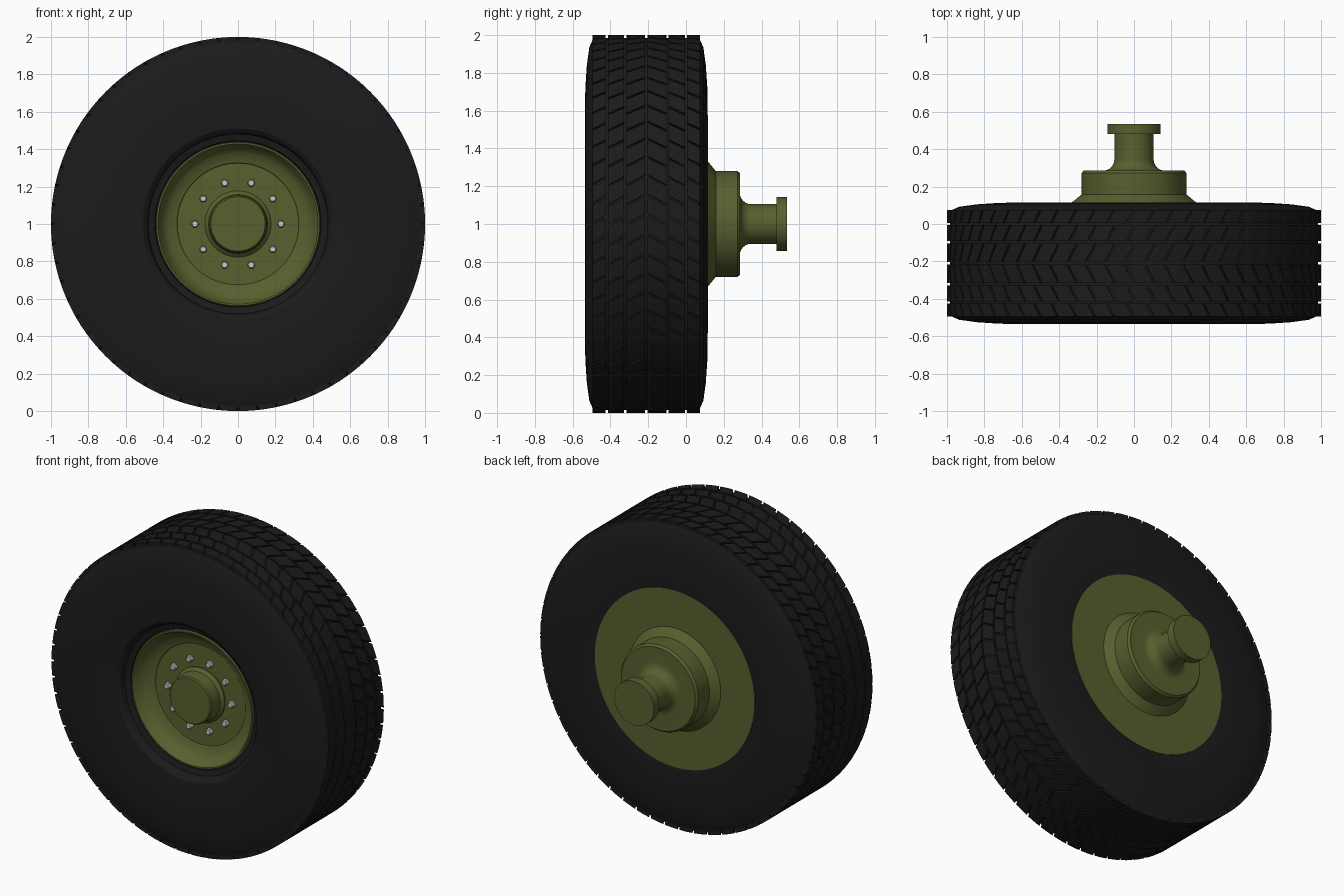
import bpy, bmesh
from math import sin, cos, pi, radians

if "Cube" in bpy.data.objects:
    bpy.data.objects.remove(bpy.data.objects["Cube"])

MID = -0.21  # centre plane of the tyre


def material(name, color):
    m = bpy.data.materials.new(name)
    m.diffuse_color = (*color, 1)
    m.use_nodes = True
    m.node_tree.nodes["Principled BSDF"].inputs["Base Color"].default_value = m.diffuse_color
    return m


rubber = material("rubber", (0.011, 0.011, 0.011))
olive = material("olive_paint", (0.1, 0.115, 0.028))


def on_wheel(r, a, y):
    return (r * sin(a), y, 1 + r * cos(a))


def finish(bm, name, mat=None, angle=30):
    bmesh.ops.remove_doubles(bm, verts=bm.verts, dist=1e-5)
    bmesh.ops.recalc_face_normals(bm, faces=bm.faces)
    me = bpy.data.meshes.new(name)
    bm.to_mesh(me)
    bm.free()
    ob = bpy.data.objects.new(name, me)
    bpy.context.collection.objects.link(ob)
    if mat:
        me.materials.append(mat)
    bpy.ops.object.select_all(action='DESELECT')
    ob.select_set(True)
    bpy.context.view_layer.objects.active = ob
    bpy.ops.object.shade_smooth_by_angle(angle=radians(angle))
    return ob


def lathe(name, profile, mat, closed=False, n=96):
    """Spin a (radius, y) profile round the axle."""
    bm = bmesh.new()
    rings = [[bm.verts.new(on_wheel(r, 2 * pi * i / n, y)) for i in range(n)]
             if r > 0 else [bm.verts.new((0, y, 1))] for r, y in profile]
    pairs = list(zip(rings, rings[1:]))
    if closed:
        pairs.append((rings[-1], rings[0]))
    for p, q in pairs:
        for i in range(n):
            j = (i + 1) % n
            if len(p) == 1:
                bm.faces.new((p[0], q[i], q[j]))
            elif len(q) == 1:
                bm.faces.new((p[i], q[0], p[j]))
            else:
                bm.faces.new((p[i], q[i], q[j], p[j]))
    return finish(bm, name, mat)


# Tyre carcass: front sidewall, tread base, back sidewall, inner bore
lathe("tyre", [
    (0.43, -0.44), (0.445, -0.47), (0.48, -0.48), (0.49, -0.51), (0.51, -0.525),
    (0.6, -0.535), (0.72, -0.533), (0.84, -0.525), (0.935, -0.512), (0.985, -0.49),
    (0.985, 0.07), (0.935, 0.092), (0.84, 0.105), (0.72, 0.113), (0.6, 0.115),
    (0.57, 0.112), (0.56, 0.09), (0.43, 0.05)], rubber, closed=True, n=120)

# Tread: six ribs of slanted blocks forming a chevron
N, GAP = 60, 0.012
edges = [0, 0.112, 0.21, 0.285]


def slant(d):
    return -0.55 * d


bm = bmesh.new()
for side in (-1, 1):
    for k in range(3):
        d0 = edges[k] + GAP / 2
        d1 = edges[k + 1] - (GAP / 2 if k < 2 else 0)
        for i in range(N):
            a0 = 2 * pi * (i + 0.5 * (k % 2)) / N
            half = (2 * pi / N - GAP) / 2
            secs = []
            for t in (-half, 0, half):
                ring = []
                for r, d in ((0.97, d0), (1.0, d0), (1.0, d1), (0.97, d1)):
                    a = a0 + t + slant(d)
                    ring.append(bm.verts.new(on_wheel(r, pi - a, MID + side * d)))
                secs.append(ring)
            for p, q in zip(secs, secs[1:]):
                for m in range(4):
                    bm.faces.new((p[m], p[(m + 1) % 4], q[(m + 1) % 4], q[m]))
            bm.faces.new(secs[0])
            bm.faces.new(secs[-1][::-1])
finish(bm, "tread_blocks", rubber)

# Rim: dished front and flat back plate in one solid
lathe("rim", [
    (0, -0.385), (0.325, -0.385), (0.33, -0.39), (0.375, -0.402), (0.41, -0.435),
    (0.42, -0.465), (0.428, -0.475), (0.437, -0.475), (0.44, -0.465), (0.44, 0.06),
    (0.577, 0.09), (0.577, 0.116), (0, 0.116)], olive)

# Front hub cap
lathe("hub_cap", [
    (0, -0.37), (0.177, -0.37), (0.177, -0.392), (0.168, -0.4), (0.157, -0.41),
    (0.152, -0.487), (0.145, -0.495), (0, -0.495)], olive)

# Back hub: cone, drum, concave fillet, axle neck and flange
fillet = [(0.165 - 0.06 * sin(t), 0.345 - 0.06 * cos(t))
          for t in (i * pi / 12 for i in range(7))]
lathe("axle_hub", [
    (0, 0.1), (0.335, 0.1), (0.335, 0.113), (0.28, 0.158), (0.28, 0.272),
    (0.268, 0.287), *fillet, (0.105, 0.48), (0.143, 0.48), (0.143, 0.535), (0, 0.535)], olive)

# Ten hexagonal wheel nuts
bm = bmesh.new()
for i in range(10):
    cx, _, cz = on_wheel(0.23, pi / 2 + i * pi / 5, 0)
    rings = [[bm.verts.new((cx + r * cos(j * pi / 3), y, cz + r * sin(j * pi / 3)))
              for j in range(6)]
             for r, y in ((0.021, -0.38), (0.021, -0.405), (0.015, -0.412))]
    for p, q in zip(rings, rings[1:]):
        for j in range(6):
            bm.faces.new((p[j], p[(j + 1) % 6], q[(j + 1) % 6], q[j]))
    bm.faces.new(rings[0])
    bm.faces.new(rings[-1])
finish(bm, "wheel_nuts")
